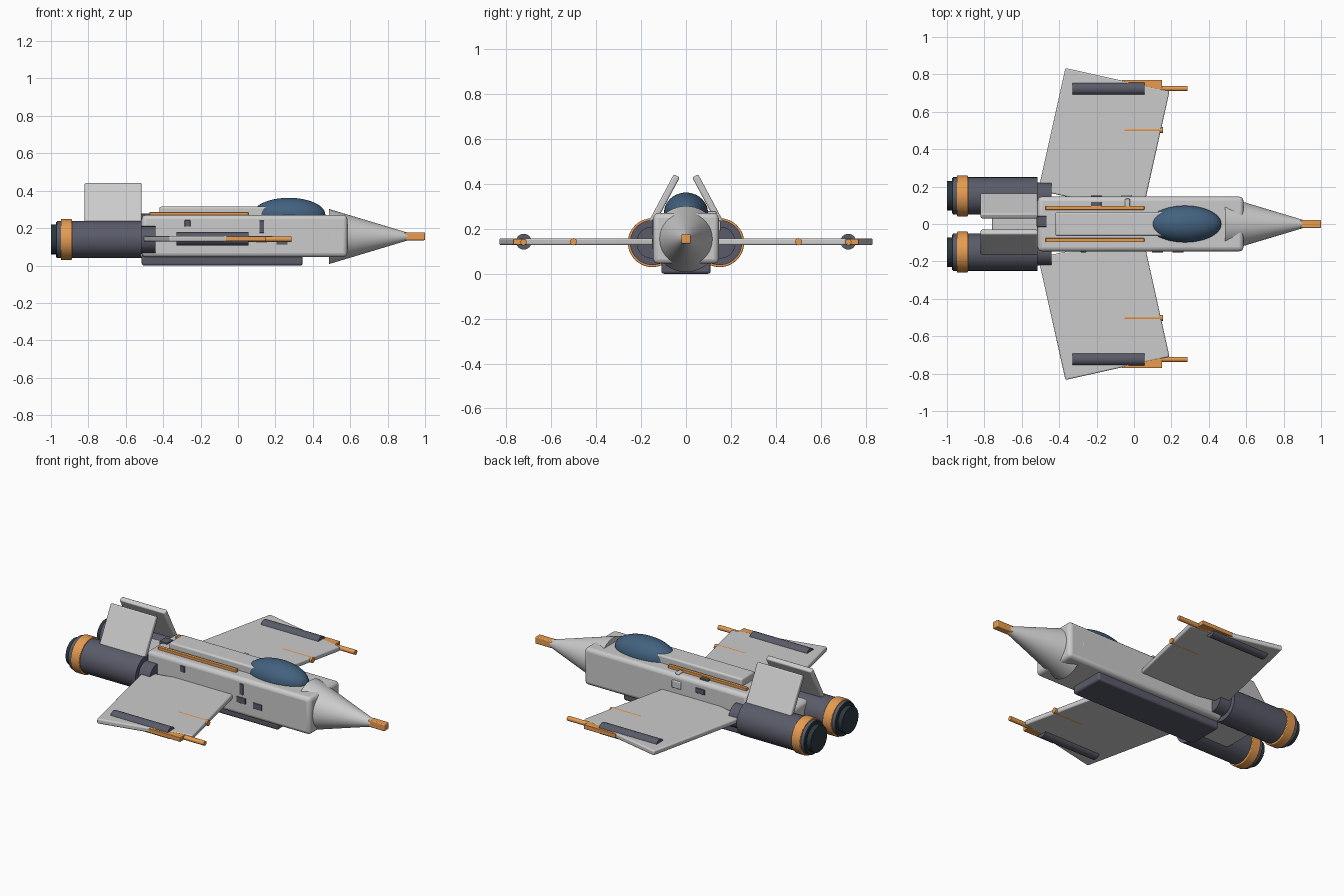
import bpy
from math import pi, radians

if "Cube" in bpy.data.objects:
    bpy.data.objects.remove(bpy.data.objects["Cube"])


def material(name, rgb):
    m = bpy.data.materials.new(name)
    m.diffuse_color = (*rgb, 1)
    m.use_nodes = True
    m.node_tree.nodes["Principled BSDF"].inputs["Base Color"].default_value = m.diffuse_color
    return m


SLATE = material("slate", (0.10, 0.105, 0.14))
ORANGE = material("orange", (0.80, 0.33, 0.08))
GLASS = material("glass", (0.055, 0.12, 0.21))
DARK = material("dark_metal", (0.025, 0.04, 0.05))


def finish(o, name, mat, bevel=0):
    o.name = name
    if mat:
        o.data.materials.append(mat)
    bpy.ops.object.transform_apply(location=False, rotation=True, scale=True)
    if bevel:
        b = o.modifiers.new("bevel", 'BEVEL')
        b.width, b.segments = bevel, 3
        b.limit_method = 'ANGLE'
    bpy.ops.object.shade_smooth_by_angle(angle=radians(35))
    return o


def box(name, x, y, z, mat=None, bevel=0.005, rot=(0, 0, 0)):
    """Box from (min, max) ranges, turned about its own centre."""
    bpy.ops.mesh.primitive_cube_add(
        size=1, location=[(a + b) / 2 for a, b in (x, y, z)], rotation=rot)
    o = bpy.context.object
    o.scale = [b - a for a, b in (x, y, z)]
    return finish(o, name, mat, bevel)


def tube(name, x0, x1, y, z, r0, r1=None, mat=None, bevel=0, sides=48):
    """Cylinder or cone lying along x."""
    bpy.ops.mesh.primitive_cone_add(
        vertices=sides, radius1=r0, radius2=r0 if r1 is None else r1,
        depth=x1 - x0, location=((x0 + x1) / 2, y, z), rotation=(0, pi / 2, 0))
    return finish(bpy.context.object, name, mat, bevel)


# Fuselage, spine, belly and rear body
box("fuselage", (-0.515, 0.585), (-0.146, 0.146), (0.045, 0.27), bevel=0.022)
box("spine", (-0.42, 0.2), (-0.064, 0.064), (0.25, 0.315), bevel=0.01)
box("belly_pod", (-0.515, 0.345), (-0.11, 0.11), (0, 0.06), SLATE, 0.012)
box("rear_body", (-0.76, -0.5), (-0.11, 0.11), (0.06, 0.22), bevel=0.02)

# Nose cone and probe
tube("nose_cone", 0.487, 0.91, 0, 0.155, 0.147, 0.02)
box("nose_probe", (0.89, 1.0), (-0.021, 0.021), (0.135, 0.177), ORANGE)

# Canopy
bpy.ops.mesh.primitive_uv_sphere_add(segments=48, ring_count=24, radius=1,
                                     location=(0.272, 0, 0.272))
canopy = bpy.context.object
canopy.scale = (0.195, 0.098, 0.09)
finish(canopy, "canopy", GLASS)

for s, side in ((1, "left"), (-1, "right")):
    def ys(a, b):
        return tuple(sorted((s * a, s * b)))

    # Swept wing panel
    box(side + "_wing", (-0.446, 0.124), ys(0.11, 0.78), (0.128, 0.158),
        bevel=0.008, rot=(0, 0, -s * 0.219))
    # Wing pod, gun and edge strip
    tube(side + "_wing_pod", -0.33, 0.056, s * 0.723, 0.143, 0.035, mat=SLATE, sides=32)
    tube(side + "_wing_gun", 0.0, 0.286, s * 0.724, 0.141, 0.014, mat=ORANGE, sides=16)
    box(side + "_gun_mount", (-0.065, 0.15), ys(0.715, 0.77), (0.13, 0.156), ORANGE, 0.003)
    tube(side + "_inner_gun", -0.05, 0.154, s * 0.502, 0.143, 0.016, mat=ORANGE, sides=16)

    # Engine: intake, nacelle, ring and nozzle
    tube(side + "_engine_intake", -0.53, -0.44, s * 0.15, 0.139, 0.071, mat=SLATE)
    tube(side + "_engine", -0.967, -0.515, s * 0.15, 0.139, 0.1, mat=SLATE)
    tube(side + "_engine_ring", -0.947, -0.888, s * 0.15, 0.139, 0.109, mat=ORANGE, bevel=0.004)
    tube(side + "_nozzle_collar", -0.972, -0.95, s * 0.15, 0.139, 0.095, mat=DARK)
    tube(side + "_nozzle", -1.0, -0.94, s * 0.15, 0.139, 0.079, mat=DARK)

    # Inward leaning tail fin
    box(side + "_fin", (-0.82, -0.515), ys(0.087, 0.117), (0.192, 0.452),
        bevel=0.008, rot=(s * 0.49, 0, 0))
    # Orange top stripe
    box(side + "_stripe", (-0.473, 0.055), ys(0.075, 0.097), (0.262, 0.286), ORANGE, 0.003)

# Small hull panels: x, z, width, height on each side
for x, z, w, h in ((-0.27, 0.225, 0.03, 0.035), (0.127, 0.207, 0.025, 0.065),
                   (0.125, 0.14, 0.06, 0.035), (0.235, 0.13, 0.06, 0.035)):
    box("right_hull_panel", (x - w / 2, x + w / 2), (-0.152, -0.14),
        (z - h / 2, z + h / 2), SLATE, 0.002)
box("left_hull_panel", (-0.07, -0.01), (0.14, 0.155), (0.19, 0.235))
box("left_hull_vent", (-0.23, -0.17), (0.14, 0.153), (0.2, 0.23), SLATE, 0.002)

# Small panels on the top deck
box("deck_vent", (-0.23, -0.175), (0.095, 0.118), (0.26, 0.278), SLATE, 0.002)
box("deck_latch", (-0.048, -0.022), (0.085, 0.135), (0.26, 0.279))
box("rear_deck_block", (-0.52, -0.467), (-0.015, 0.042), (0.25, 0.278), SLATE, 0.003)
